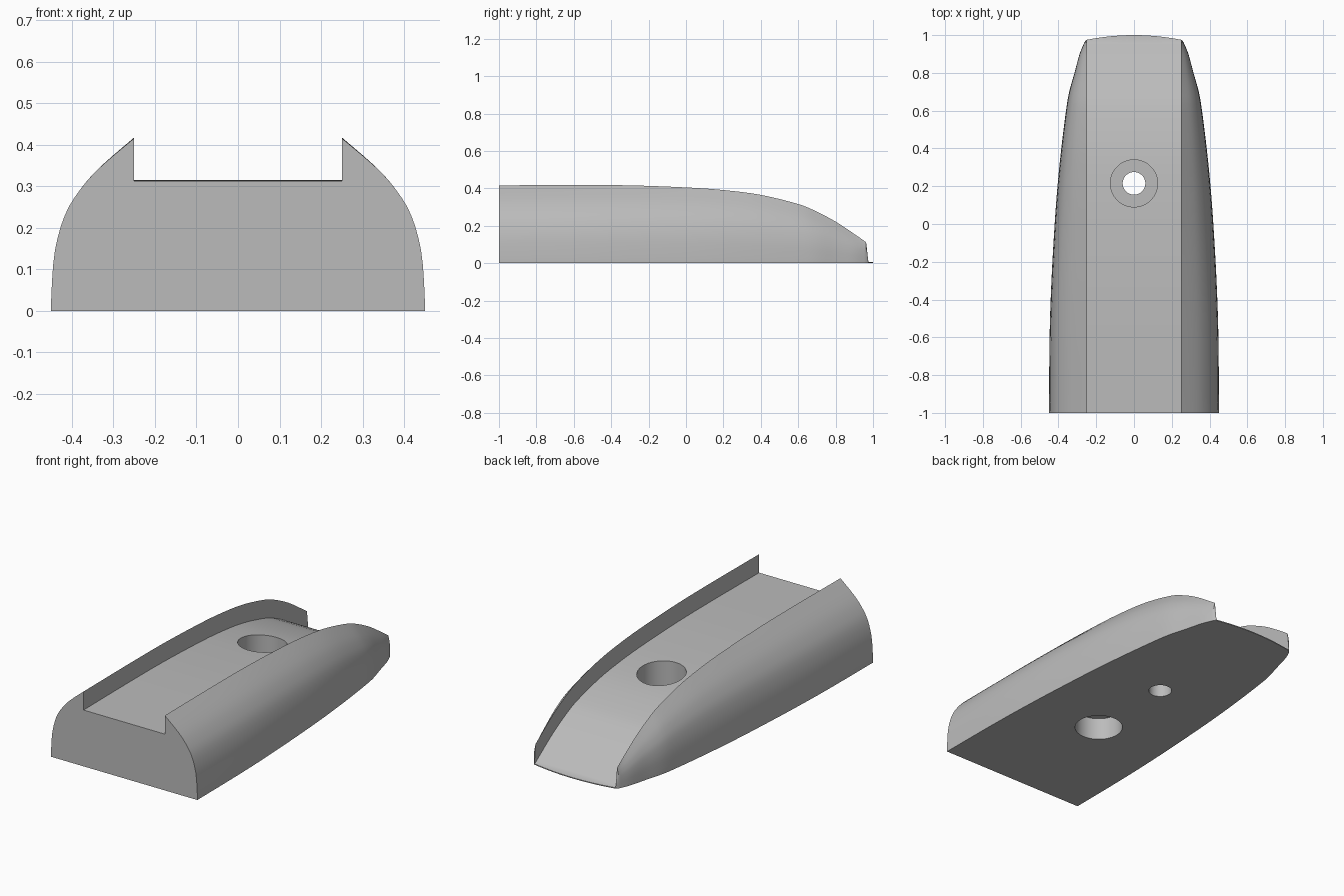
import bpy
import bmesh
import math

cube = bpy.data.objects.get("Cube")
if cube:
    bpy.data.objects.remove(cube)

grey = bpy.data.materials.new("plain_grey")
grey.use_nodes = True
colour = (0.5, 0.5, 0.5, 1)
grey.diffuse_color = colour
grey.node_tree.nodes["Principled BSDF"].inputs["Base Color"].default_value = colour

CHANNEL = 0.25  # half width of the channel
DEPTH = 0.103   # channel depth below the ridges


def spline(points, steps):
    """Pass a smooth curve through a list of tuples."""
    ext = [points[0]] + points + [points[-1]]
    out = []
    for a, b, c, d in zip(ext, ext[1:], ext[2:], ext[3:]):
        for i in range(steps):
            t = i / steps
            out.append(tuple(
                q + 0.5 * t * (r - p + t * (2 * p - 5 * q + 4 * r - s + t * (3 * (q - r) + s - p)))
                for p, q, r, s in zip(a, b, c, d)))
    return out + [points[-1]]


# Flank cross-section: outward share, height share
flank = spline([(1, 0), (0.995, 0.12), (0.955, 0.35), (0.835, 0.555),
                (0.655, 0.7), (0.415, 0.83), (0, 1)], 3)

# Stations along the body: y, half width, ridge height
stations = spline([(-1, 0.45, 0.416), (-0.6, 0.447, 0.418), (-0.3, 0.437, 0.416),
                   (0, 0.42, 0.405), (0.2, 0.405, 0.391), (0.4, 0.385, 0.365),
                   (0.6, 0.36, 0.316), (0.7, 0.343, 0.275), (0.8, 0.315, 0.222),
                   (0.9, 0.288, 0.156), (0.963, 0.262, 0.112)], 4)
across = [CHANNEL * (1 - i / 6) for i in range(13)]


def section(y, width, ridge, floor, bulge):
    """One closed ring: flank, channel floor, flank, underside."""
    side = [(CHANNEL + (width - CHANNEL) * u, ridge * v) for u, v in flank]
    ring = side + [(x, floor) for x in across]
    ring += [(-x, z) for x, z in reversed(side)]
    ring += [(-x, 0) for x in across]
    return [(x, y + bulge * max(0, 1 - (x / CHANNEL) ** 2), z) for x, z in ring]


rings = [section(y, w, h, max(h - DEPTH, 0.009), 0) for y, w, h in stations]
rings.append(section(0.975, 0.252, 0.009, 0.005, 0.025))  # thin curved nose

bm = bmesh.new()
loops = [[bm.verts.new(p) for p in ring] for ring in rings]
count = len(loops[0])
for a, b in zip(loops, loops[1:]):
    for i in range(count):
        j = (i + 1) % count
        bm.faces.new((a[i], a[j], b[j], b[i]))
bm.faces.new(loops[0])
# Nose edge as a strip between floor and underside, plus two tiny flank caps
nose = loops[-1]
n, m = len(flank), len(across)
top = nose[n:n + m]
under = list(reversed(nose[2 * n + m:]))
for i in range(m - 1):
    bm.faces.new((top[i], top[i + 1], under[i + 1], under[i]))
bm.faces.new(nose[:n] + [top[0], under[0]])
bm.faces.new([under[-1], top[-1]] + nose[n + m:2 * n + m])
bmesh.ops.remove_doubles(bm, verts=bm.verts, dist=0.00005)
bmesh.ops.recalc_face_normals(bm, faces=bm.faces)
mesh = bpy.data.meshes.new("body")
bm.to_mesh(mesh)
bm.free()
body = bpy.data.objects.new("body", mesh)
bpy.context.collection.objects.link(body)
mesh.materials.append(grey)


def drill(name, y, radius, low, high):
    """Cut a vertical round hole into the body."""
    bpy.ops.mesh.primitive_cylinder_add(vertices=64, radius=radius, depth=high - low,
                                        location=(0, y, (low + high) / 2))
    cutter = bpy.context.object
    cutter.name = name
    cutter.hide_render = True
    cutter.data.materials.append(grey)
    mod = body.modifiers.new(name, "BOOLEAN")
    mod.operation = "DIFFERENCE"
    mod.solver = "EXACT"
    mod.object = cutter
    bpy.context.view_layer.objects.active = body
    bpy.ops.object.modifier_apply(modifier=name)
    bpy.data.objects.remove(cutter)


drill("counterbore", 0.215, 0.125, 0.15, 0.6)
drill("screw_hole", 0.215, 0.06, -0.1, 0.3)
drill("underside_socket", -0.29, 0.125, -0.1, 0.125)

bpy.ops.object.select_all(action="DESELECT")
body.select_set(True)
bpy.context.view_layer.objects.active = body
bpy.ops.object.shade_smooth_by_angle(angle=math.radians(30))
